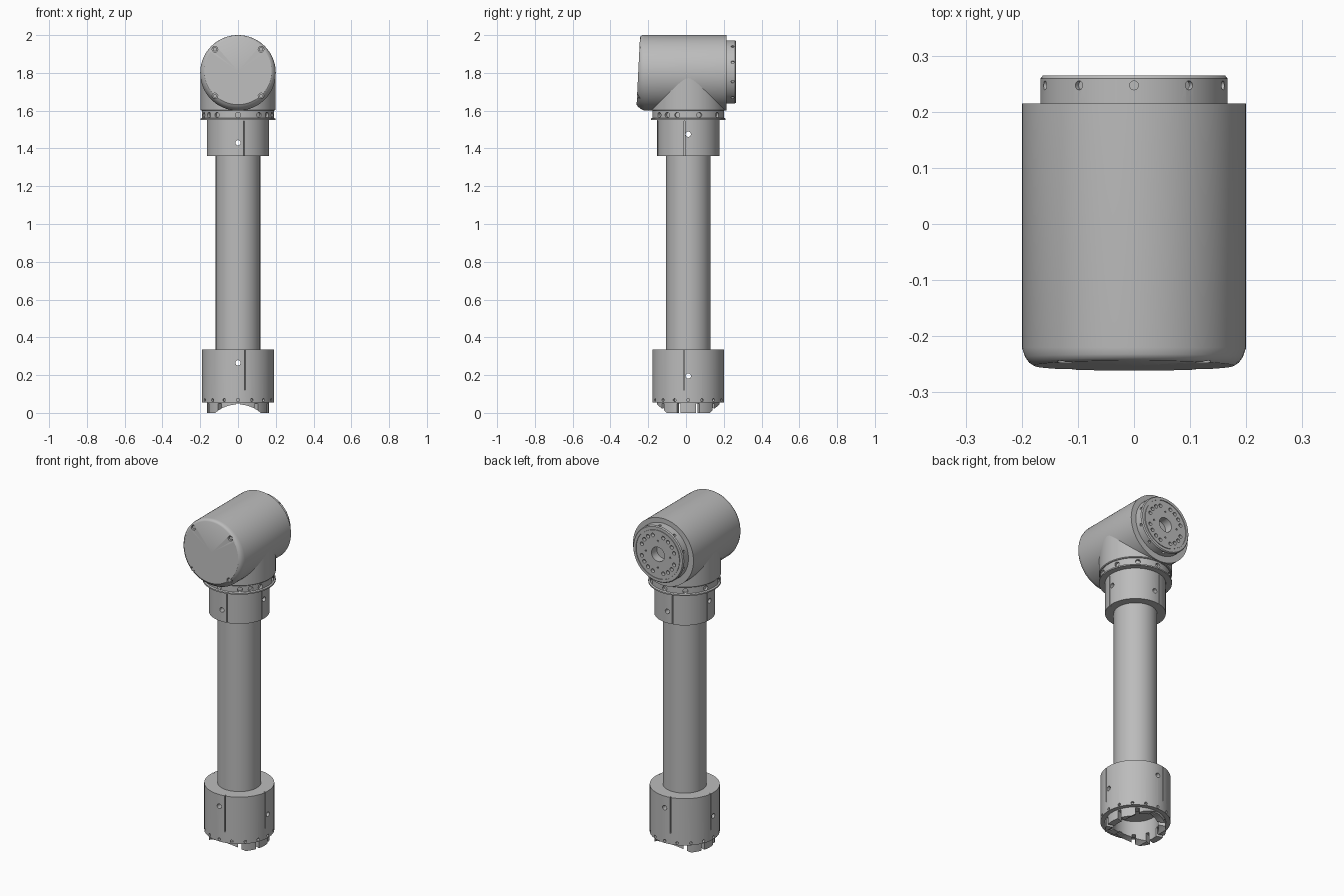
import bpy, bmesh
from math import sin, cos, radians
from mathutils import Matrix, Vector

if "Cube" in bpy.data.objects:
    bpy.data.objects.remove(bpy.data.objects["Cube"], do_unlink=True)

grey = bpy.data.materials.new("metal_grey")
grey.use_nodes = True
grey.diffuse_color = (0.5, 0.5, 0.5, 1)
grey.node_tree.nodes["Principled BSDF"].inputs["Base Color"].default_value = (0.5, 0.5, 0.5, 1)

AXIS_Y = 0.012          # the upright axis sits slightly behind centre
HEAD_Z = 1.8            # height of the horizontal joint axis
UPRIGHT = Matrix.Translation((0, AXIS_Y, 0))
LEVEL = Matrix.Translation((0, 0, HEAD_Z)) @ Matrix.Rotation(radians(-90), 4, 'X')


def make(name, bm):
    mesh = bpy.data.meshes.new(name)
    bm.to_mesh(mesh)
    bm.free()
    mesh.materials.append(grey)
    obj = bpy.data.objects.new(name, mesh)
    bpy.context.collection.objects.link(obj)
    return obj


def lathe(name, profile, matrix, steps=64):
    """Turn a profile of (radius, height) points about the matrix's z axis."""
    bm = bmesh.new()
    verts = [bm.verts.new((r, 0, h)) for r, h in profile]
    edges = [bm.edges.new(pair) for pair in zip(verts, verts[1:])]
    bmesh.ops.spin(bm, geom=verts + edges, cent=(0, 0, 0), axis=(0, 0, 1),
                   angle=radians(360), steps=steps, use_duplicate=False)
    bmesh.ops.remove_doubles(bm, verts=bm.verts, dist=0.0002)
    bmesh.ops.recalc_face_normals(bm, faces=bm.faces)
    bm.transform(matrix)
    return make(name, bm)


def drill(bm, radius, length, point, direction, segments=16):
    spin = Vector(direction).to_track_quat('Z', 'Y').to_matrix().to_4x4()
    bmesh.ops.create_cone(bm, cap_ends=True, segments=segments, radius1=radius, radius2=radius,
                          depth=length, matrix=Matrix.Translation(point) @ spin)


def block(bm, size, matrix):
    bmesh.ops.create_cube(bm, size=1, matrix=matrix @ Matrix.Diagonal((*size, 1)))


def radial_holes(bm, angles, ring, height, radius, frame, depth=0.03):
    """Drill inward around a frame's z axis; angle 0 points along local -y."""
    for a in angles:
        d = Vector((sin(radians(a)), -cos(radians(a)), 0))
        drill(bm, radius, depth, frame @ (d * ring + Vector((0, 0, height))), frame.to_3x3() @ d)


def seams(bm, ring, low, high):
    for a in (11, 83, 191, 263):
        turn = UPRIGHT @ Matrix.Rotation(radians(a), 4, 'Z')
        block(bm, (0.005, 0.02, high - low), turn @ Matrix.Translation((0, -ring, (low + high) / 2)))


def cut(obj, bm):
    cutter = make("cutter", bm)
    cutter.hide_render = True
    mod = obj.modifiers.new("cut", 'BOOLEAN')
    mod.operation, mod.solver, mod.object = 'DIFFERENCE', 'EXACT', cutter
    graph = bpy.context.evaluated_depsgraph_get()
    mesh = bpy.data.meshes.new_from_object(obj.evaluated_get(graph))
    obj.modifiers.clear()
    obj.data = mesh
    bpy.data.objects.remove(cutter, do_unlink=True)


def cross_bores(bm, z_front, z_side):
    drill(bm, 0.014, 0.6, (0, AXIS_Y, z_front), (0, 1, 0))
    drill(bm, 0.014, 0.6, (0, AXIS_Y, z_side), (1, 0, 0))


parts = []

# Base clamp with a hollow underside
base = lathe("base_clamp", [(0, 0.13), (0.125, 0.13), (0.125, 0.055), (0.19, 0.055),
                            (0.19, 0.335), (0, 0.335)], UPRIGHT)
tool = bmesh.new()
radial_holes(tool, [i * 22.5 for i in range(16)], 0.19, 0.068, 0.008, UPRIGHT)
seams(tool, 0.19, 0.12, 0.36)
cross_bores(tool, 0.265, 0.195)
cut(base, tool)

# Toothed coupling ring, slotted and arched at front and back
teeth = lathe("coupling_teeth", [(0.125, 0.07), (0.125, 0), (0.165, 0), (0.165, 0.07),
                                 (0.125, 0.07)], UPRIGHT)
tool = bmesh.new()
for i in range(10):
    turn = UPRIGHT @ Matrix.Rotation(radians(i * 36), 4, 'Z')
    block(tool, (0.02, 0.08, 0.1), turn @ Matrix.Translation((0, -0.145, 0)))
cut(teeth, tool)
tool = bmesh.new()
drill(tool, 0.183, 0.6, (0, AXIS_Y, -0.138), (0, 1, 0), 64)
cut(teeth, tool)

# Long tube
tube = lathe("arm_tube", [(0, 0.33), (0.118, 0.33), (0.118, 1.37), (0, 1.37)], UPRIGHT)

# Upper clamp
clamp = lathe("upper_clamp", [(0, 1.36), (0.165, 1.36), (0.165, 1.556), (0, 1.556)], UPRIGHT)
tool = bmesh.new()
seams(tool, 0.165, 1.34, 1.545)
cross_bores(tool, 1.43, 1.475)
cut(clamp, tool)

# Bolted flange under the elbow
flange = lathe("elbow_flange", [(0, 1.55), (0.198, 1.55), (0.198, 1.558), (0.19, 1.562),
                                (0.19, 1.602), (0, 1.602)], UPRIGHT)
tool = bmesh.new()
radial_holes(tool, [i * 36 for i in range(10)] + [54, -54], 0.19, 1.577, 0.014, UPRIGHT)
cut(flange, tool)

# Elbow: upright neck and horizontal housing
neck = lathe("elbow_neck", [(0, 1.6), (0.194, 1.6), (0.198, 1.604), (0.198, 1.8), (0, 1.8)],
             UPRIGHT, 96)
housing = lathe("elbow_housing", [(0, -0.243), (0.178, -0.243), (0.187, -0.239), (0.194, -0.232),
                                  (0.2, -0.22), (0.2, 0.215), (0, 0.215)], LEVEL, 96)
for v in housing.data.vertices:      # lean the front cap slightly
    lean = max(0, (-0.22 - v.co.y) / 0.023)
    v.co.z += 0.01 * lean
    v.co.y -= 0.05 * (2 - v.co.z) * lean
tool = bmesh.new()
corners = [(x, HEAD_Z + z) for x in (-0.122, 0.122) for z in (-0.122, 0.125)]
for x, z in corners:
    drill(tool, 0.015, 0.06, (x, -0.25, z), (0, 1, 0))
cut(housing, tool)
for i, (x, z) in enumerate(corners):
    bm = bmesh.new()
    face_y = -0.243 - 0.05 * (2 - z)
    drill(bm, 0.011, 0.03, (x, face_y + 0.021, z), (0, 1, 0), 12)
    parts.append(make(f"cap_screw_{i + 1}", bm))

# Output flange at the back, with bolt circle and centre bore
out = lathe("output_flange", [(0, 0.2), (0.167, 0.2), (0.167, 0.259), (0.162, 0.265),
                              (0.146, 0.265), (0.146, 0.261), (0.142, 0.261), (0.142, 0.265),
                              (0, 0.265)], Matrix.Translation((0, 0, 0.005)) @ LEVEL)
tool = bmesh.new()
frame = Matrix.Translation((0, 0, 0.005)) @ LEVEL
radial_holes(tool, [i * 36 for i in range(10)], 0.167, 0.247, 0.008, frame, 0.02)
for i in range(20):
    if i % 5:
        a = radians(i * 18)
        drill(tool, 0.011, 0.05, frame @ Vector((0.112 * sin(a), 0.112 * cos(a), 0.27)), (0, 1, 0))
for i in range(4):
    a = radians(i * 90)
    drill(tool, 0.005, 0.03, frame @ Vector((0.08 * sin(a), 0.08 * cos(a), 0.265)), (0, 1, 0), 10)
drill(tool, 0.043, 0.11, frame @ Vector((0, 0, 0.265)), (0, 1, 0), 32)
cut(out, tool)

# Smooth the curved surfaces and keep the edges crisp
parts += [base, teeth, tube, clamp, flange, neck, housing, out]
bpy.ops.object.select_all(action='DESELECT')
for obj in parts:
    obj.select_set(True)
bpy.context.view_layer.objects.active = base
bpy.ops.object.shade_smooth_by_angle(angle=radians(30))
